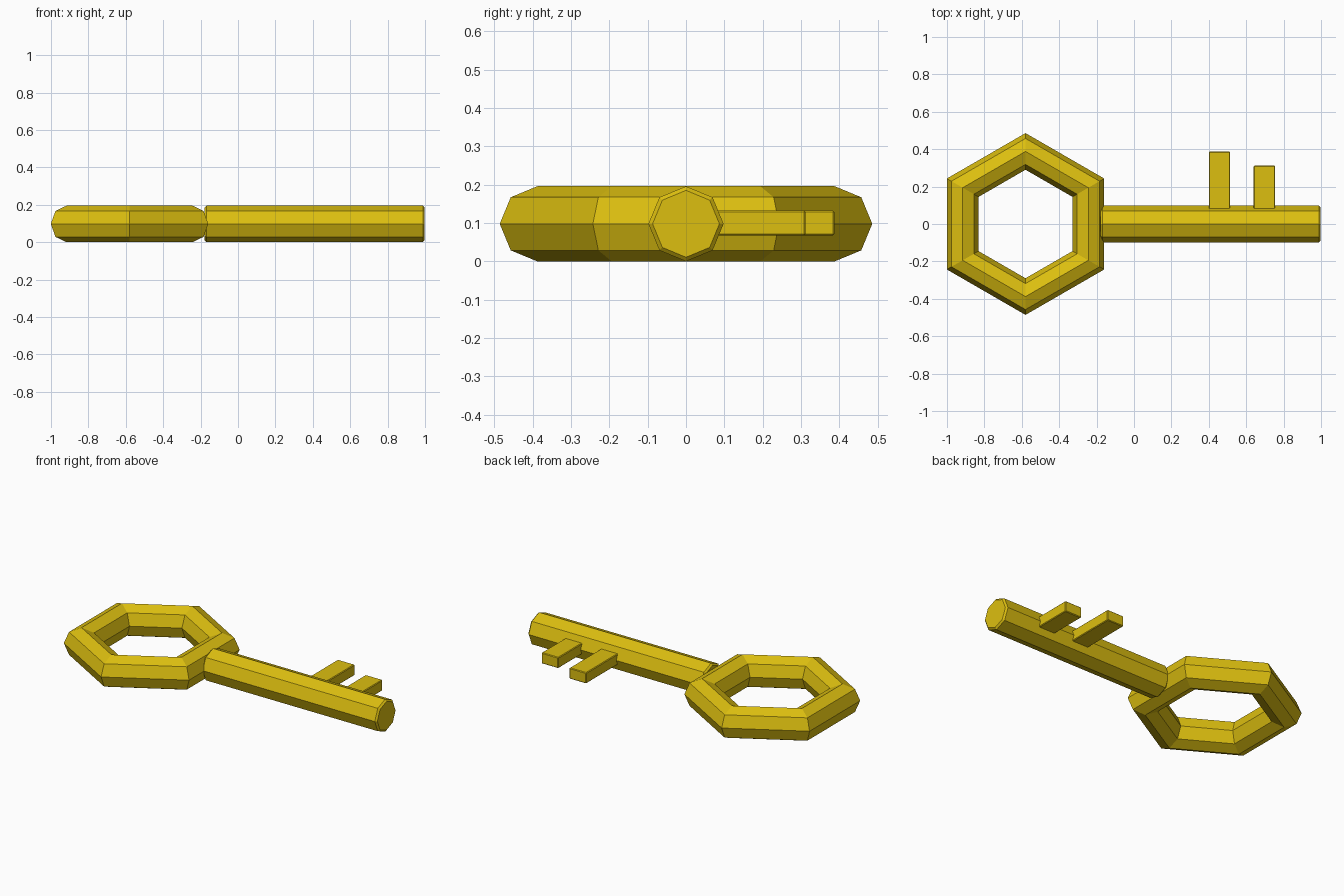
import bpy
import bmesh
from math import radians
from mathutils import Matrix, Vector

cube = bpy.data.objects.get("Cube")
if cube:
    bpy.data.objects.remove(cube, do_unlink=True)

RADIUS = 0.098      # shared thickness of the ring tube and the shaft
MID = RADIUS        # height of the key's centre plane

gold = bpy.data.materials.new("gold")
gold.use_nodes = True
colour = (0.72, 0.52, 0.005, 1)
gold.diffuse_color = colour
gold.node_tree.nodes["Principled BSDF"].inputs["Base Color"].default_value = colour


def finish(obj, name, bevel=0):
    obj.name = obj.data.name = name
    obj.data.materials.append(gold)
    if bevel:
        mod = obj.modifiers.new("edge_chamfer", "BEVEL")
        mod.width = bevel
        mod.segments = 1
        mod.limit_method = "ANGLE"
        mod.angle_limit = radians(60)


# Hexagonal ring handle with an eight-sided tube
bpy.ops.mesh.primitive_torus_add(
    major_segments=6, minor_segments=8, major_radius=0.388, minor_radius=RADIUS,
    location=(-0.58, 0, MID), rotation=(0, 0, radians(90)))
finish(bpy.context.object, "ring_handle")

# Eight-sided shaft, chamfered at both ends
start, end = -0.178, 0.998
bpy.ops.mesh.primitive_cylinder_add(
    vertices=8, radius=RADIUS, depth=end - start,
    location=((start + end) / 2, 0, MID), rotation=(0, radians(90), 0))
finish(bpy.context.object, "shaft", 0.01)


# Two teeth of different length, rooted inside the shaft
def tooth(name, x, tip):
    root = 0.03
    size = Vector((0.114, tip - root, 0.066))
    mesh = bpy.data.meshes.new(name)
    bm = bmesh.new()
    bmesh.ops.create_cube(bm, size=1, matrix=Matrix.Diagonal(size).to_4x4())
    bm.to_mesh(mesh)
    bm.free()
    obj = bpy.data.objects.new(name, mesh)
    obj.location = (x, (root + tip) / 2, MID + 0.002)
    bpy.context.collection.objects.link(obj)
    finish(obj, name, 0.004)


tooth("long_tooth", 0.457, 0.387)
tooth("short_tooth", 0.697, 0.312)
